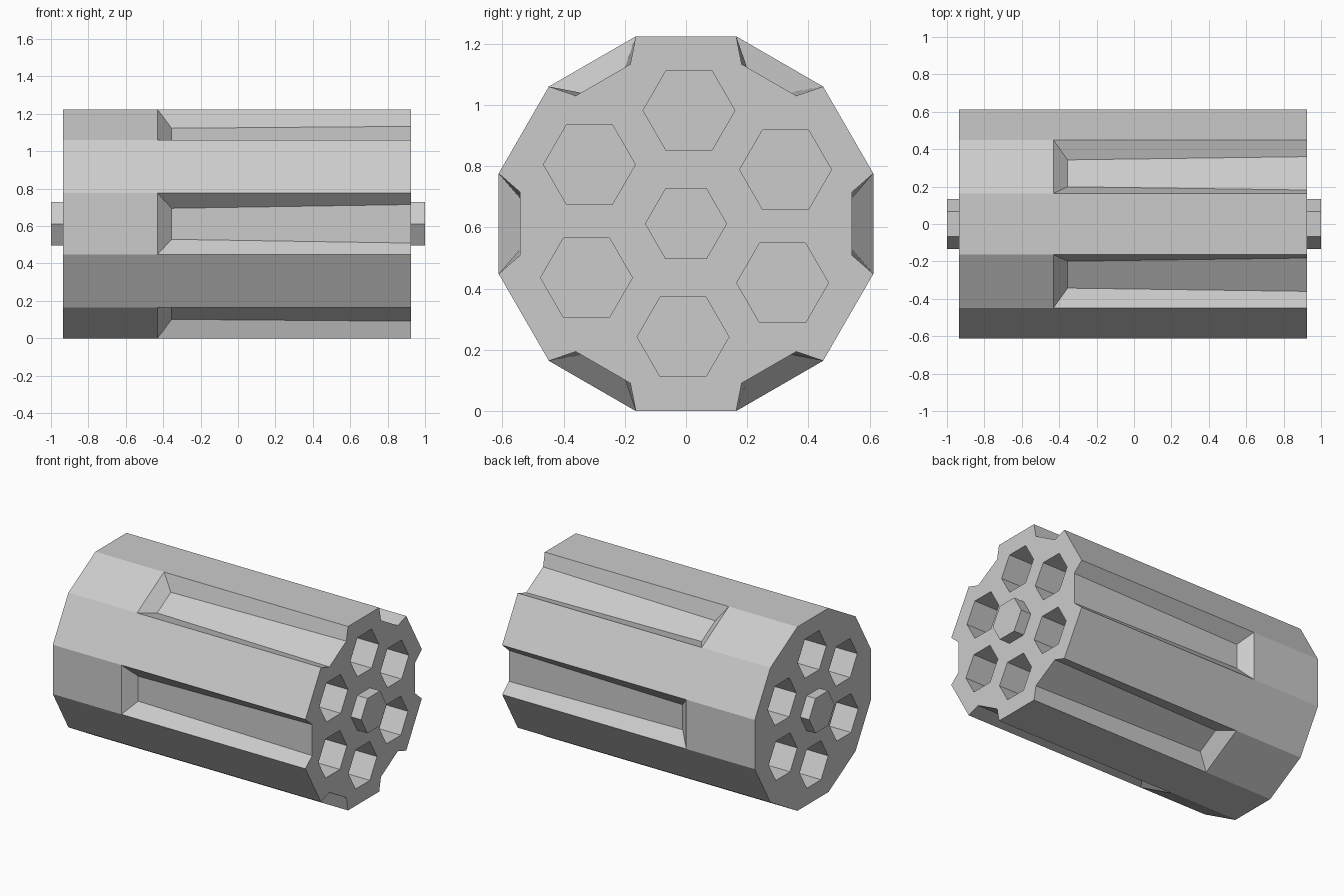
import bpy, bmesh
from math import cos, sin, radians
from mathutils import Vector

REAR, STEP, FRONT = -0.935, -0.43, 0.925    # stations along the axis
APOTHEM = 0.612
RADIUS = APOTHEM / cos(radians(15))
HOLE_DEPTH = 0.6

cube = bpy.data.objects.get("Cube")
if cube:
    bpy.data.objects.remove(cube, do_unlink=True)

steel = bpy.data.materials.new("grey_steel")
steel.use_nodes = True
grey = (0.6, 0.6, 0.6, 1)
steel.diffuse_color = grey
steel.node_tree.nodes["Principled BSDF"].inputs["Base Color"].default_value = grey


def polar(x, r, deg, side=0.0):
    """Point at radius r and angle deg round the axis, shifted sideways."""
    a = radians(deg)
    return Vector((x, r * cos(a) - side * sin(a), APOTHEM + r * sin(a) + side * cos(a)))


def finish(bm, name):
    bmesh.ops.recalc_face_normals(bm, faces=bm.faces)
    mesh = bpy.data.meshes.new(name)
    bm.to_mesh(mesh)
    bm.free()
    mesh.materials.append(steel)
    obj = bpy.data.objects.new(name, mesh)
    bpy.context.collection.objects.link(obj)
    return obj


def add_hex(bm, x0, x1, r, centre):
    """Hexagonal prism along x, with points to the sides."""
    rings = [[bm.verts.new(centre + polar(x, r, 60 * i) - Vector((0, 0, APOTHEM)))
              for i in range(6)] for x in (x0, x1)]
    for i in range(6):
        j = (i + 1) % 6
        bm.faces.new((rings[0][i], rings[0][j], rings[1][j], rings[1][i]))
    for ring in rings:
        bm.faces.new(ring)


# Twelve-sided drum with a flute sunk into every other side
bm = bmesh.new()
rear, step, front = ([bm.verts.new(polar(x, RADIUS, 30 * i - 15)) for i in range(12)]
                     for x in (REAR, STEP, FRONT))
front_outline = []
for i in range(12):
    j = (i + 1) % 12
    bm.faces.new((rear[i], rear[j], step[j], step[i]))
    front_outline.append(front[i])
    if i % 2:
        bm.faces.new((step[i], step[j], front[j], front[i]))
        continue
    a, b = (bm.verts.new(polar(STEP + 0.075, APOTHEM - 0.07, 30 * i, s)) for s in (-0.083, 0.083))
    c, d = (bm.verts.new(polar(FRONT, APOTHEM - 0.07, 30 * i, s)) for s in (-0.103, 0.103))
    bm.faces.new((a, b, d, c))                      # floor
    bm.faces.new((step[i], step[j], b, a))          # sloped end
    bm.faces.new((step[i], a, c, front[i]))         # side walls
    bm.faces.new((b, step[j], front[j], d))
    front_outline += [c, d]
bm.faces.new(rear)
bm.faces.new(front_outline)
drum = finish(bm, "drum")

# Six hexagonal chambers sunk into both ends
bm = bmesh.new()
for k in range(6):
    centre = polar(0, 0.37, 60 * k + 28.5)
    add_hex(bm, REAR - 0.1, REAR + HOLE_DEPTH, 0.15, centre)
    add_hex(bm, FRONT - HOLE_DEPTH, FRONT + 0.1, 0.15, centre)
cutter = finish(bm, "chamber_cutter")
cutter.hide_render = True
cut = drum.modifiers.new("chambers", "BOOLEAN")
cut.operation = "DIFFERENCE"
cut.solver = "EXACT"
cut.object = cutter
bpy.context.view_layer.objects.active = drum
bpy.ops.object.modifier_apply(modifier=cut.name)
bpy.data.objects.remove(cutter, do_unlink=True)

# Central pin showing at both ends
bm = bmesh.new()
add_hex(bm, -1, 1, 0.134, Vector((0, 0, APOTHEM)))
finish(bm, "centre_pin")
